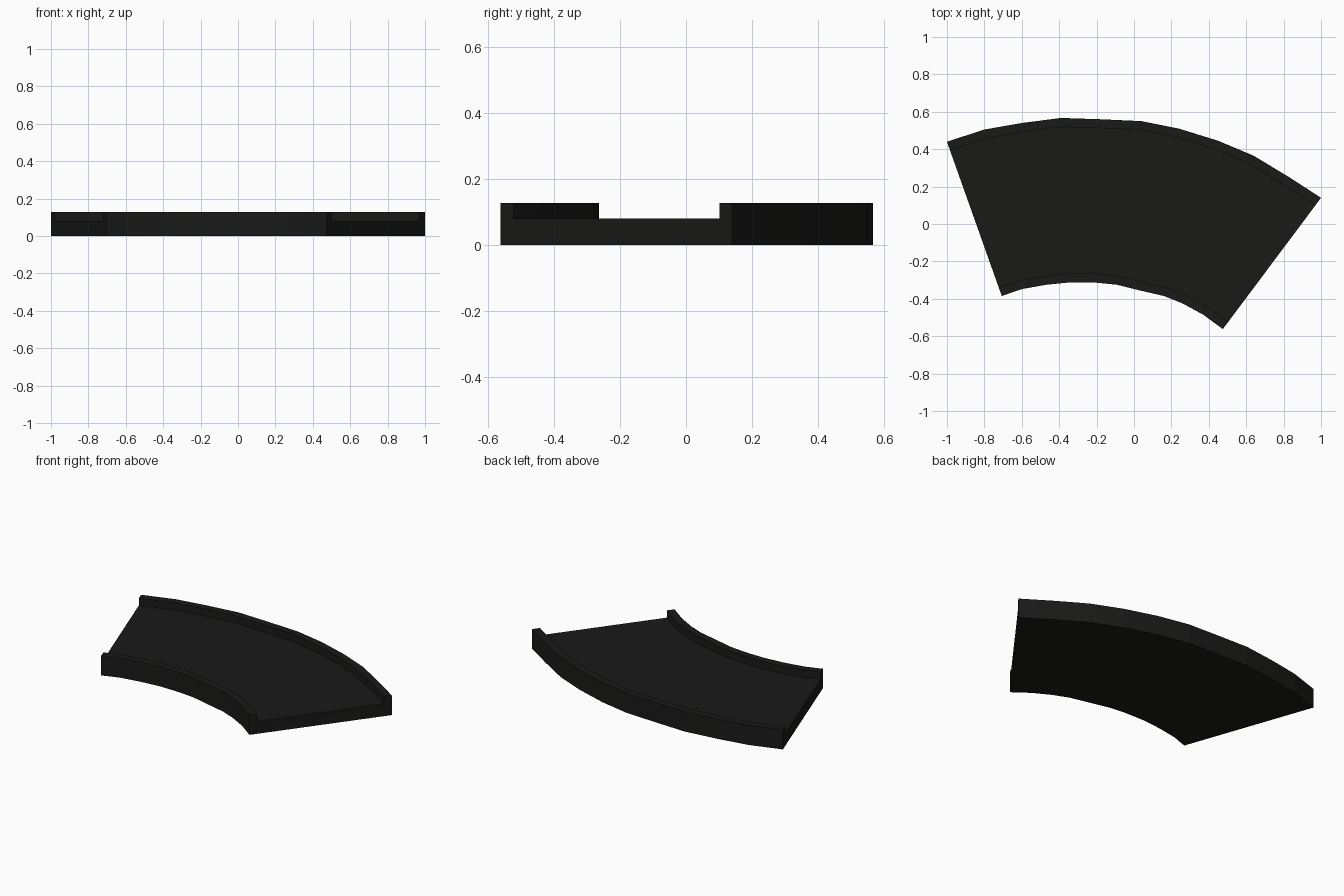
import bpy, bmesh
from mathutils import Vector

if "Cube" in bpy.data.objects:
    bpy.data.objects.remove(bpy.data.objects["Cube"])

CENTRE = Vector((-0.29, -1.58))
DECK, TOP, RIM = 0.08, 0.127, 0.048

# Edge outlines seen from above, left to right
outer = [(-1, .44), (-.8, .505), (-.6, .54), (-.39, .567), (-.18, .56), (.04, .55),
         (.24, .51), (.45, .445), (.64, .365), (.83, .25), (1, .14)]
inner = [(-.707, -.385), (-.6, -.348), (-.47, -.325), (-.34, -.312), (-.2, -.314), (-.09, -.325),
         (.03, -.355), (.16, -.385), (.26, -.425), (.37, -.485), (.475, -.562)]

bm = bmesh.new()


def chain(points, shift, z):
    """Row of vertices along an outline, shifted towards or away from the curve centre."""
    row = []
    for p in points:
        p = Vector(p)
        p += (p - CENTRE).normalized() * shift
        row.append(bm.verts.new((p.x, p.y, z)))
    return row


def side_rows(points, shift):
    """Outside wall, rim top and rim inside wall of one edge."""
    rows = [chain(points, 0, 0), chain(points, 0, TOP),
            chain(points, shift, TOP), chain(points, shift, DECK)]
    for a, b in zip(rows, rows[1:]):
        for i in range(len(a) - 1):
            bm.faces.new((a[i], a[i + 1], b[i + 1], b[i]))
    return rows


far = side_rows(outer, -RIM)
near = side_rows(inner, RIM)

# Deck, underside and the two cut ends
bm.faces.new(far[3] + near[3][::-1])
bm.faces.new(far[0] + near[0][::-1])
for end in (0, -1):
    bm.faces.new([r[end] for r in far] + [r[end] for r in near[::-1]])

bmesh.ops.recalc_face_normals(bm, faces=bm.faces)
bmesh.ops.triangulate(bm, faces=[f for f in bm.faces if len(f.verts) > 4])

mesh = bpy.data.meshes.new("curved_track")
bm.to_mesh(mesh)
bm.free()
track = bpy.data.objects.new("curved_track", mesh)
bpy.context.collection.objects.link(track)

# Near-black finish
mat = bpy.data.materials.new("dark_asphalt")
mat.diffuse_color = (0.01, 0.01, 0.0095, 1)
mat.use_nodes = True
mat.node_tree.nodes["Principled BSDF"].inputs["Base Color"].default_value = mat.diffuse_color
mesh.materials.append(mat)
